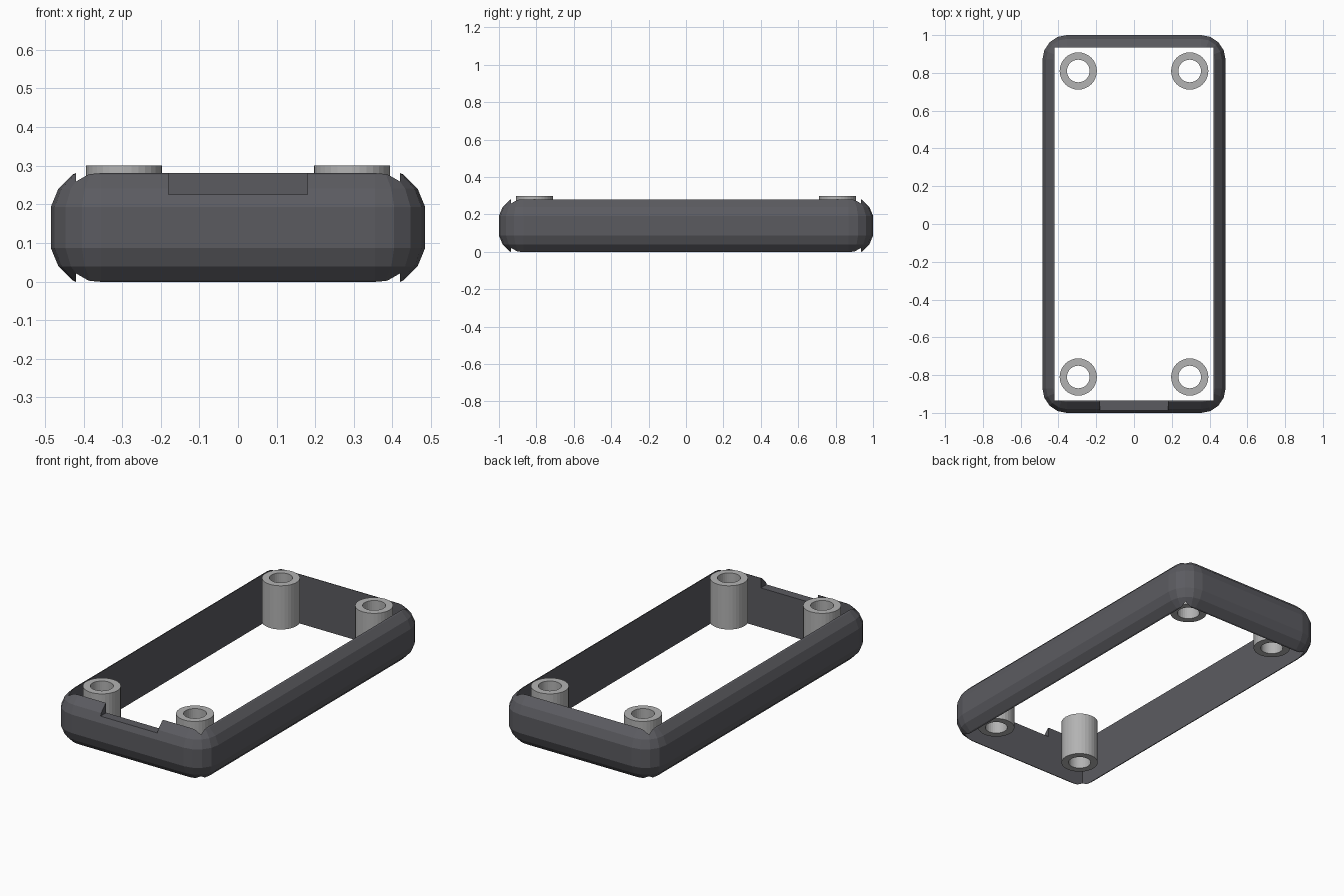
import bpy, bmesh, math

if "Cube" in bpy.data.objects:
    bpy.data.objects.remove(bpy.data.objects["Cube"])


def material(name, rgb):
    m = bpy.data.materials.new(name)
    m.diffuse_color = (*rgb, 1)
    m.use_nodes = True
    m.node_tree.nodes["Principled BSDF"].inputs["Base Color"].default_value = m.diffuse_color
    return m


dark = material("dark grey", (0.105, 0.105, 0.118))
light = material("light grey", (0.45, 0.45, 0.45))


def add_object(name, bm, mat=None):
    bmesh.ops.recalc_face_normals(bm, faces=bm.faces)
    me = bpy.data.meshes.new(name)
    bm.to_mesh(me)
    bm.free()
    ob = bpy.data.objects.new(name, me)
    bpy.context.collection.objects.link(ob)
    if mat:
        me.materials.append(mat)
    return ob


def stack(bm, rings, close):
    """Skin a list of point rings; close joins last to first, else caps both ends."""
    vs = [[bm.verts.new(p) for p in r] for r in rings]
    n = len(vs[0])
    for i in range(len(vs) if close else len(vs) - 1):
        a, b = vs[i], vs[(i + 1) % len(vs)]
        for j in range(n):
            k = (j + 1) % n
            bm.faces.new((a[j], a[k], b[k], b[j]))
    if not close:
        bm.faces.new(vs[0])
        bm.faces.new(vs[-1])


# Rounded frame body: a box with faceted spherical corners
CX, CY, CZ, MID, SEG = 0.355, 0.87, 0.027, 0.14, 16
R = 0.13 / math.cos(math.pi / SEG)
rings = []
for i in range(SEG // 2):
    lat = math.radians(-90 + (i + 0.5) * 360 / SEG)
    z = MID + math.copysign(CZ, lat) + R * math.sin(lat)
    rad, ring = R * math.cos(lat), []
    for q, (sx, sy) in enumerate(((1, 1), (-1, 1), (-1, -1), (1, -1))):
        for k in range(SEG // 4 + 1):
            a = math.pi / 2 * q + k * 2 * math.pi / SEG
            ring.append((sx * CX + rad * math.cos(a), sy * CY + rad * math.sin(a), z))
    rings.append(ring)
bm = bmesh.new()
stack(bm, rings, False)
frame = add_object("frame", bm, dark)


def cut(target, x, y0, y1, z0, z1):
    bm = bmesh.new()
    stack(bm, [[(-x, y0, z), (x, y0, z), (x, y1, z), (-x, y1, z)] for z in (z0, z1)], False)
    cutter = add_object("cutter", bm)
    cutter.hide_render = True
    mod = target.modifiers.new("cut", 'BOOLEAN')
    mod.operation, mod.solver, mod.object = 'DIFFERENCE', 'EXACT', cutter
    bpy.context.view_layer.objects.active = target
    bpy.ops.object.modifier_apply(modifier=mod.name)
    bpy.data.objects.remove(cutter)


# Through opening, then the shallow notch in the front wall
cut(frame, 0.42, -0.935, 0.935, -0.5, 0.8)
cut(frame, 0.18, -1.2, -0.8, 0.225, 0.8)

# Four hollow screw posts
for sx, sy, where in ((-1, -1, "front_left"), (1, -1, "front_right"),
                      (-1, 1, "back_left"), (1, 1, "back_right")):
    bm = bmesh.new()
    stack(bm, [[(sx * 0.295 + r * math.cos(a), sy * 0.81 + r * math.sin(a), z)
                for a in (j * math.tau / 32 for j in range(32))]
               for r, z in ((0.0985, 0.05), (0.0985, 0.3), (0.06, 0.3), (0.06, 0.05))], True)
    add_object("post_" + where, bm, light)
